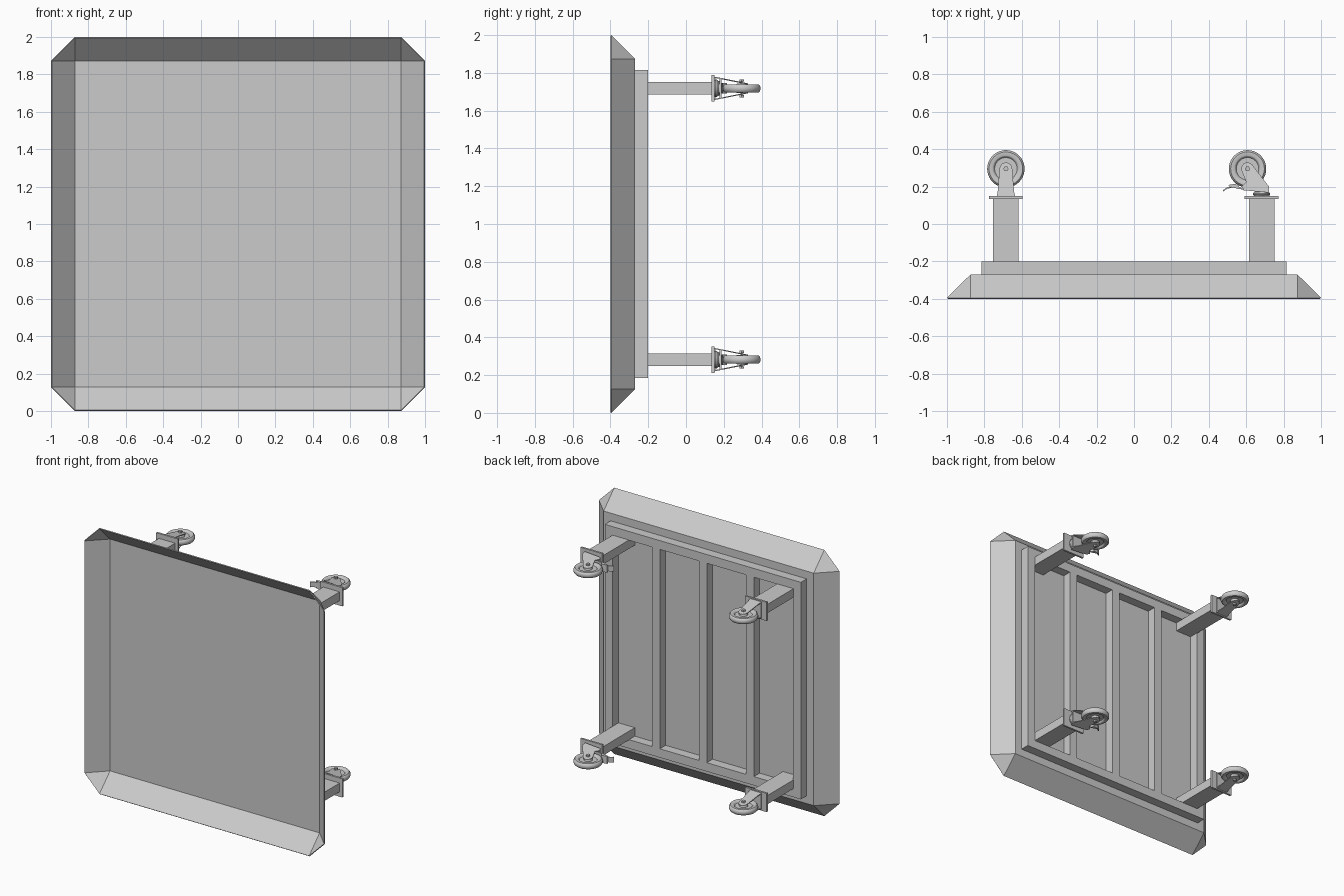
import bpy, bmesh, math
from mathutils import Vector

if "Cube" in bpy.data.objects:
    bpy.data.objects.remove(bpy.data.objects["Cube"])


def finish(name, bm, smooth=False):
    bmesh.ops.recalc_face_normals(bm, faces=bm.faces)
    me = bpy.data.meshes.new(name)
    bm.to_mesh(me)
    bm.free()
    ob = bpy.data.objects.new(name, me)
    bpy.context.collection.objects.link(ob)
    if smooth:
        bpy.ops.object.select_all(action='DESELECT')
        ob.select_set(True)
        bpy.context.view_layer.objects.active = ob
        bpy.ops.object.shade_smooth_by_angle(angle=math.radians(35))
    return ob


def box(name, x0, x1, y0, y1, z0, z1):
    bm = bmesh.new()
    bmesh.ops.create_cube(bm, size=1)
    for v in bm.verts:
        v.co = ((x0 + x1) / 2 + v.co.x * (x1 - x0),
                (y0 + y1) / 2 + v.co.y * (y1 - y0),
                (z0 + z1) / 2 + v.co.z * (z1 - z0))
    return finish(name, bm)


def sheet(name, points, move):
    """Flat outline pushed along a vector."""
    bm = bmesh.new()
    f = bm.faces.new([bm.verts.new(p) for p in points])
    r = bmesh.ops.extrude_face_region(bm, geom=[f], use_keep_orig=True)
    bmesh.ops.translate(bm, vec=move, verts=[v for v in r['geom'] if isinstance(v, bmesh.types.BMVert)])
    return finish(name, bm)


def lathe(name, profile, center, axis='Z', steps=40):
    """Profile of (radius, height) turned around an axis."""
    bm = bmesh.new()
    vs = [bm.verts.new((r, 0, h)) for r, h in profile]
    es = [bm.edges.new(p) for p in zip(vs, vs[1:])]
    bmesh.ops.spin(bm, geom=vs + es, cent=(0, 0, 0), axis=(0, 0, 1),
                   angle=math.tau, steps=steps)
    bmesh.ops.remove_doubles(bm, verts=bm.verts, dist=1e-5)
    for v in bm.verts:
        x, y, z = v.co
        v.co = Vector((x, z, -y) if axis == 'Y' else (x, y, z)) + Vector(center)
    return finish(name, bm, True)


# Shallow tray: flat floor, four sloped walls, triangular corners
bm = bmesh.new()
floor, rim = [], []
for sx, sz in ((-1, -1), (1, -1), (1, 1), (-1, 1)):
    floor.append(bm.verts.new((sx * .873, -.269, 1 + sz * .873)))
    a = bm.verts.new((sx * 1.0, -.395, 1 + sz * .873))
    b = bm.verts.new((sx * .873, -.395, 1 + sz * 1.0))
    rim.append((a, b) if sx == sz else (b, a))
bm.faces.new(floor)
for i in range(4):
    j = (i + 1) % 4
    bm.faces.new((floor[i], rim[i][1], rim[j][0], floor[j]))
    bm.faces.new((floor[i], rim[i][0], rim[i][1]))
tray = finish("tray", bm)
mod = tray.modifiers.new("thickness", 'SOLIDIFY')
mod.thickness = .007
# keep the sheet inside the measured outline
mod.offset = -1 if tray.data.polygons[0].normal.y > 0 else 1

# Back frame of square tube
T = .066
for i in range(5):
    x = (i - 2) * .391
    box("frame_upright", x - T / 2, x + T / 2, -.27, -.2, .185 + T, 1.815 - T)
for z in (.185, 1.815 - T):
    box("frame_rail", -.815, .815, -.27, -.2, z, z + T)

AY = .295  # axle height along y


def wheel(x, z):
    half = [(0, .025), (.026, .025), (.03, .009), (.06, .009), (.067, .019),
            (.07, .021), (.09, .021), (.096, .015), (.1, .005)]
    lathe("wheel", half + [(r, -h) for r, h in reversed(half)], (x, AY, z))
    lathe("axle_bolt", [(0, .048), (.014, .048), (.014, .036), (.006, .036),
                        (.006, -.036), (.014, -.036), (.014, -.048), (0, -.048)],
          (x, AY, z), steps=6)


def cheeks(outline, z):
    """Pair of fork plates leaning in towards the axle."""
    for s in (-1, 1):
        pts = [(x, y, z + s * (.062 - (y - .15) * .2)) for x, y in outline]
        sheet("fork_cheek", pts, (0, 0, -s * .006))


def arc(cx, cy, r, a0, a1, n=8):
    return [(cx + r * math.cos(math.radians(a0 + (a1 - a0) * i / n)),
             cy + r * math.sin(math.radians(a0 + (a1 - a0) * i / n))) for i in range(n + 1)]


for z in (.282, 1.718):
    for x in (-.685, .682):
        # Legs sit inside the frame corners and carry mounting plates
        box("leg", x - .068, x + .068, -.27, .135, z - .033, z + .033)
        box("mounting_plate", x - .09, x + .09, .135, .15, z - .07, z + .07)

    # Fixed caster
    x = -.685
    wheel(x, z)
    cheeks([(x - .048, .15), (x + .048, .15), (x + .043, .18)]
           + arc(x, AY, .034, 0, 180) + [(x - .043, .18)], z)
    box("fork_base", x - .048, x + .048, .15, .157, z - .06, z + .06)

    # Swivel caster with trailing wheel
    x = .607
    wheel(x, z)
    lathe("swivel_race", [(0, .149), (.04, .149), (.046, .157), (.046, .163),
                          (.038, .172), (.038, .18), (0, .18)], (.682, 0, z), 'Y')
    box("fork_crown", .585, .722, .178, .187, z - .054, z + .054)
    cheeks([(.59, .18), (.722, .168), (.722, .2)] + arc(x, AY, .034, 25, 190)
           + [(.6, .225), (.575, .2)], z)
    # Brake pedal and its release tongue
    sheet("brake_pedal", [(.6, .182, z - .028), (.555, .188, z - .028), (.505, .203, z - .028),
                          (.51, .21, z - .028), (.55, .216, z - .028), (.565, .195, z - .028),
                          (.6, .19, z - .028)], (0, 0, .056))
    sheet("brake_tongue", [(.53, .193, z - .02), (.5, .19, z - .02), (.478, .174, z - .02),
                           (.474, .179, z - .02), (.497, .196, z - .02), (.53, .2, z - .02)],
          (0, 0, .04))
